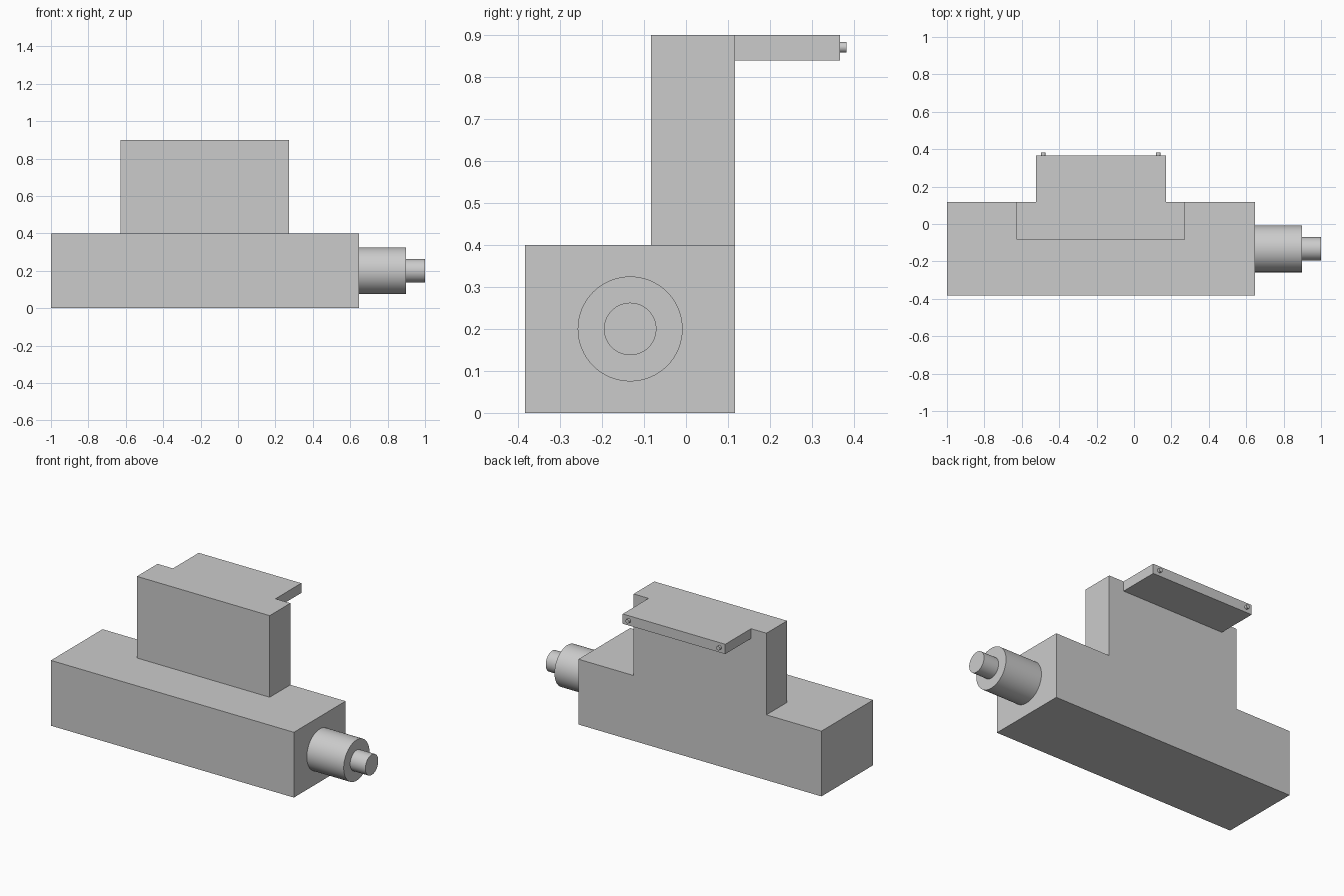
import bpy
from math import pi

cube = bpy.data.objects.get("Cube")
if cube:
    bpy.data.objects.remove(cube, do_unlink=True)

# Single plain grey
grey = bpy.data.materials.new("plain_grey")
grey.use_nodes = True
colour = (0.6, 0.6, 0.6, 1)
grey.diffuse_color = colour
bsdf = next(n for n in grey.node_tree.nodes if n.type == 'BSDF_PRINCIPLED')
bsdf.inputs["Base Color"].default_value = colour


def box(name, low, high):
    centre = [(a + b) / 2 for a, b in zip(low, high)]
    bpy.ops.mesh.primitive_cube_add(size=1, location=centre)
    ob = bpy.context.object
    ob.name = name
    ob.scale = [b - a for a, b in zip(low, high)]
    bpy.ops.object.transform_apply(location=False, rotation=False, scale=True)
    ob.data.materials.append(grey)


def rod(name, centre, radius, length, rotation, sides=64):
    bpy.ops.mesh.primitive_cylinder_add(vertices=sides, radius=radius, depth=length,
                                        location=centre, rotation=rotation)
    ob = bpy.context.object
    ob.name = name
    ob.data.materials.append(grey)
    bpy.ops.object.shade_smooth_by_angle()


# Long base, upright block and rear shelf
box("base", (-1, -0.383, 0), (0.647, 0.117, 0.4))
box("upright_block", (-0.627, -0.083, 0.4), (0.273, 0.117, 0.9))
box("rear_shelf", (-0.523, 0.117, 0.84), (0.172, 0.367, 0.9))

# Stepped shaft on the left end
along_x = (0, pi / 2, 0)
rod("shaft_collar", (0.772, -0.133, 0.2), 0.125, 0.25, along_x)
rod("shaft_tip", (0.9485, -0.133, 0.2), 0.0625, 0.103, along_x)

# Small pins on the back edge of the shelf
for side, x in (("right", -0.485), ("left", 0.13)):
    rod(side + "_pin", (x, 0.3745, 0.871), 0.0125, 0.015, (pi / 2, 0, 0), 32)
